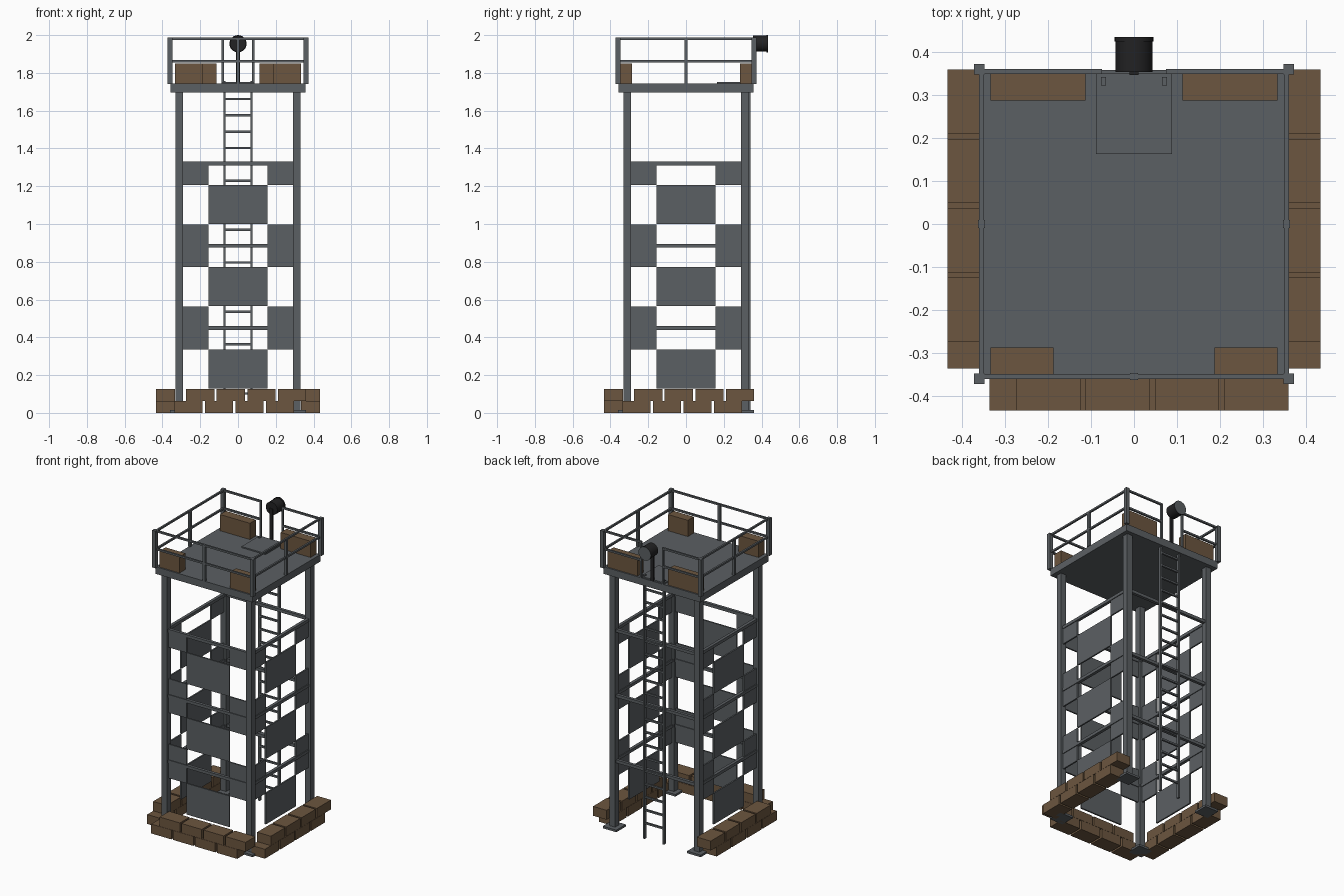
import bpy
import bmesh
from math import pi
from mathutils import Matrix, Vector

cube = bpy.data.objects.get("Cube")
if cube:
    bpy.data.objects.remove(cube)


def material(name, color):
    m = bpy.data.materials.new(name)
    m.use_nodes = True
    m.diffuse_color = (*color, 1)
    bsdf = next(n for n in m.node_tree.nodes if n.type == 'BSDF_PRINCIPLED')
    bsdf.inputs["Base Color"].default_value = (*color, 1)
    return m


STEEL = material("steel grey", (0.105, 0.116, 0.125))
BROWN = material("sandbag brown", (0.15, 0.093, 0.05))
BLACK = material("lamp black", (0.016, 0.016, 0.017))


def finish(name, bm, *mats):
    mesh = bpy.data.meshes.new(name)
    bm.to_mesh(mesh)
    bm.free()
    for m in mats:
        mesh.materials.append(m)
    obj = bpy.data.objects.new(name, mesh)
    bpy.context.collection.objects.link(obj)
    return obj


def boxes(name, mat, spans):
    """One object made of boxes, each given as (x0, x1), (y0, y1), (z0, z1)."""
    bm = bmesh.new()
    for span in spans:
        size = [b - a for a, b in span]
        mid = Vector([(a + b) / 2 for a, b in span])
        bmesh.ops.create_cube(bm, size=1, matrix=Matrix.Translation(mid) @ Matrix.Diagonal((*size, 1)))
    return finish(name, bm, mat)


def around(c, half):
    return (c - half, c + half)


def on_side(side, along, depth, z):
    """Place a front-style box on a side: depth is the distance range outward."""
    out = (-depth[1], -depth[0])
    return {"front": (along, out, z), "back": (along, depth, z),
            "right": (out, along, z), "left": (depth, along, z)}[side]


SIDES = ("front", "back", "left", "right")
CLAD = ("front", "left", "right")
SIGNS = (-1, 1)
CORNERS = [(i, j) for i in SIGNS for j in SIGNS]
LEG = 0.311
DECK = 1.743

# Legs and their foot plates
boxes("legs", STEEL, [(around(i * LEG, 0.02), around(j * LEG, 0.02), (0, 1.70)) for i, j in CORNERS])
boxes("foot_plates", STEEL, [(around(i * LEG, 0.05), around(j * LEG, 0.05), (0, 0.014)) for i, j in CORNERS])

# Horizontal braces and checkered cladding
LEVELS = (0.449, 0.885, 1.32)
boxes("braces", STEEL, [on_side(s, (-LEG, LEG), around(LEG, 0.01), around(z, 0.01))
                        for s in SIDES for z in LEVELS])
panels = []
for s in CLAD:
    skin = around(LEG, 0.005)
    for z in LEVELS:
        top = min(z + 0.113, 1.325)
        panels.append(on_side(s, (-0.157, 0.157), skin, (z - 0.32, z - 0.113)))
        panels += [on_side(s, span, skin, (z - 0.113, top))
                   for span in ((-0.30, -0.157), (0.157, 0.30))]
boxes("cladding_panels", STEEL, panels)

# Sandbag walls in two staggered courses on three sides
bags = []
for s in CLAD:
    for course, start in enumerate((-0.336, -0.274)):
        for k in range(4):
            a = start + k * 0.1615
            z0 = course * 0.0635
            bags.append(on_side(s, (a, a + 0.149), (0.333, 0.434), (z0, z0 + 0.0625)))
boxes("base_sandbags", BROWN, bags)

# Deck and hatch
boxes("deck", STEEL, [((-0.358, 0.358), (-0.358, 0.358), (1.696, DECK))])
boxes("hatch", STEEL, [((-0.088, 0.088), (0.163, 0.352), (DECK, DECK + 0.008))])

# Ladder
boxes("ladder_rails", STEEL, [(around(i * 0.071, 0.006), (0.322, 0.342), (0, DECK + 0.014)) for i in SIGNS])
boxes("ladder_rungs", STEEL, [((-0.07, 0.07), around(0.332, 0.006), around(0.103 + k * 0.0866, 0.006))
                              for k in range(19)])

# Guard rails, open at the ladder
posts = [(around(i * 0.36, 0.012), around(j * 0.36, 0.012), (DECK - 0.003, 1.988)) for i, j in CORNERS]
posts += [on_side(s, around(0, 0.009), around(0.355, 0.008), (DECK, 1.985)) for s in CLAD]
posts += [on_side("back", around(i * 0.081, 0.006), around(0.355, 0.006), (DECK, 1.987)) for i in SIGNS]
boxes("guard_posts", STEEL, posts)
rails = []
for z in (1.861, 1.981):
    for s in SIDES:
        spans = ((-0.355, -0.081), (0.081, 0.355)) if s == "back" else ((-0.355, 0.355),)
        rails += [on_side(s, a, around(0.355, 0.006), around(z, 0.006)) for a in spans]
boxes("guard_rails", STEEL, rails)

# Sandbag blocks on the deck corners
deck_bags = []
for i in SIGNS:
    for side, inner in (("front", 0.187), ("back", 0.113)):
        deck_bags.append(on_side(side, sorted((i * inner, i * 0.334)), (0.287, 0.349), (DECK, 1.851)))
boxes("deck_sandbags", BROWN, deck_bags)

# Searchlight
boxes("searchlight_pole", BLACK, [(around(0, 0.011), (0.347, 0.36), (DECK, 1.955))])
bm = bmesh.new()
for radius, y0, y1 in ((0.0425, 0.354, 0.428), (0.0455, 0.425, 0.435)):
    turn = Matrix.Translation((0, (y0 + y1) / 2, 1.9545)) @ Matrix.Rotation(-pi / 2, 4, 'X')
    bmesh.ops.create_cone(bm, cap_ends=True, segments=24, radius1=radius, radius2=radius,
                          depth=y1 - y0, matrix=turn)
bm.normal_update()
for f in bm.faces:
    f.smooth = len(f.verts) == 4
    if f.normal.y > 0.9 and f.calc_center_median().y > 0.43:
        f.material_index = 1
for e in bm.edges:
    e.smooth = all(len(f.verts) == 4 for f in e.link_faces)
finish("searchlight", bm, BLACK, STEEL)
